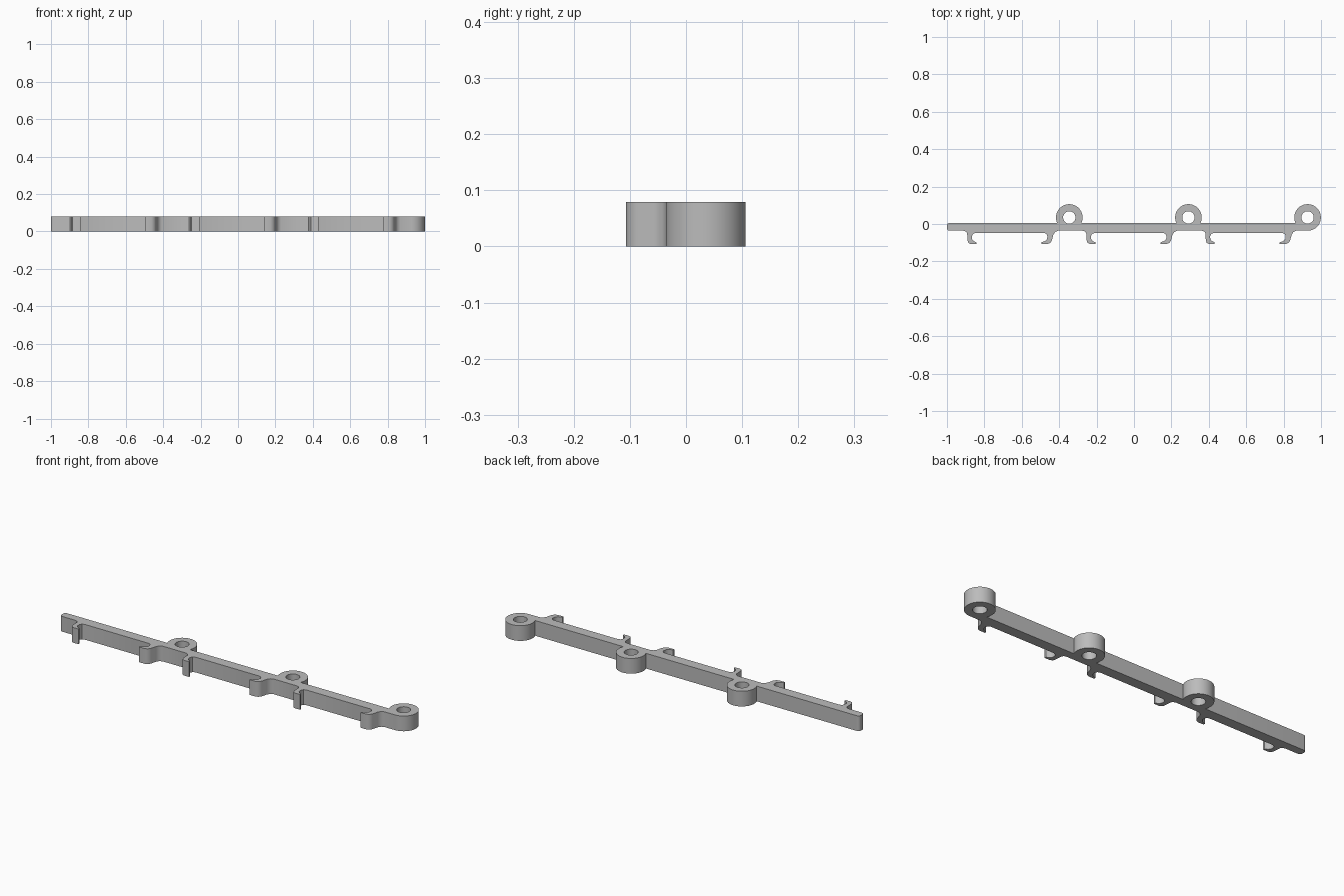
import bpy, bmesh
from math import radians, asin, degrees, cos, sin

cube = bpy.data.objects.get("Cube")
if cube:
    bpy.data.objects.remove(cube, do_unlink=True)

HEIGHT = 0.079
TOP, THIN = 0.006, -0.036          # back and front faces of the bar
R_OUT, R_IN, RING_Y = 0.071, 0.033, 0.035
PITCH = 0.637                      # spacing of rings and hook pairs
RINGS = [0.928 - PITCH * i for i in range(3)]


def arc(cx, cy, r, a0, a1, n):
    return [(cx + r * cos(radians(a0 + (a1 - a0) * i / n)),
             cy + r * sin(radians(a0 + (a1 - a0) * i / n))) for i in range(n + 1)]


# Hook profiles for the first pair, feet pointing at each other
left_hook = [(-0.912, THIN), (-0.898, -0.040), (-0.892, -0.050), (-0.890, -0.088),
             (-0.885, -0.101), (-0.873, -0.107), (-0.843, -0.107), (-0.843, -0.098),
             (-0.858, -0.091), (-0.866, -0.080), (-0.867, -0.065), (-0.861, -0.053),
             (-0.848, -0.048)]
right_hook = [(-0.480, -0.048), (-0.468, -0.053), (-0.463, -0.065), (-0.465, -0.080),
              (-0.475, -0.091), (-0.495, -0.098), (-0.495, -0.107), (-0.463, -0.107),
              (-0.448, -0.101), (-0.439, -0.088), (-0.431, -0.057), (-0.422, -0.043),
              (-0.407, THIN)]

# Outline: rounded free end, hooks along the front, rings along the back
outline = arc(-0.985, THIN + 0.015, 0.015, 180, 270, 6)
for k in range(3):
    outline += [(x + PITCH * k, y) for x, y in left_hook + right_hook]
dip = degrees(asin((RING_Y - TOP) / R_OUT))
for i, x in enumerate(RINGS):
    outline += arc(x, RING_Y, R_OUT, -dip if i else -90, 180 + dip, 48)
outline += arc(-0.985, TOP - 0.015, 0.015, 90, 180, 6)
holes = [arc(x, RING_Y, R_IN, 0, 352.5, 47) for x in RINGS]

# Extrude the filled outline, leaving the ring holes open
curve = bpy.data.curves.new("bar_profile", 'CURVE')
curve.dimensions = '2D'
curve.fill_mode = 'BOTH'
curve.extrude = HEIGHT / 2
for loop in [outline] + holes:
    spline = curve.splines.new('POLY')
    spline.points.add(len(loop) - 1)
    for p, (x, y) in zip(spline.points, loop):
        p.co = (x, y, 0, 1)
    spline.use_cyclic_u = True
bar = bpy.data.objects.new("hooked_bar_with_rings", curve)
bpy.context.collection.objects.link(bar)
bpy.ops.object.select_all(action='DESELECT')
bar.select_set(True)
bpy.context.view_layer.objects.active = bar
bpy.ops.object.convert(target='MESH')
bar = bpy.context.view_layer.objects.active

# Weld caps to walls and rest the part on the ground
bm = bmesh.new()
bm.from_mesh(bar.data)
bmesh.ops.remove_doubles(bm, verts=bm.verts, dist=0.0002)
bmesh.ops.translate(bm, verts=bm.verts, vec=(0, 0, HEIGHT / 2))
bmesh.ops.recalc_face_normals(bm, faces=bm.faces)
bm.to_mesh(bar.data)
bm.free()

# Single grey colour
grey = bpy.data.materials.new("plain_grey")
grey.use_nodes = True
color = (0.5, 0.5, 0.5, 1)
grey.diffuse_color = color
grey.node_tree.nodes["Principled BSDF"].inputs["Base Color"].default_value = color
bar.data.materials.clear()
bar.data.materials.append(grey)
bpy.ops.object.shade_smooth_by_angle(angle=radians(40))
